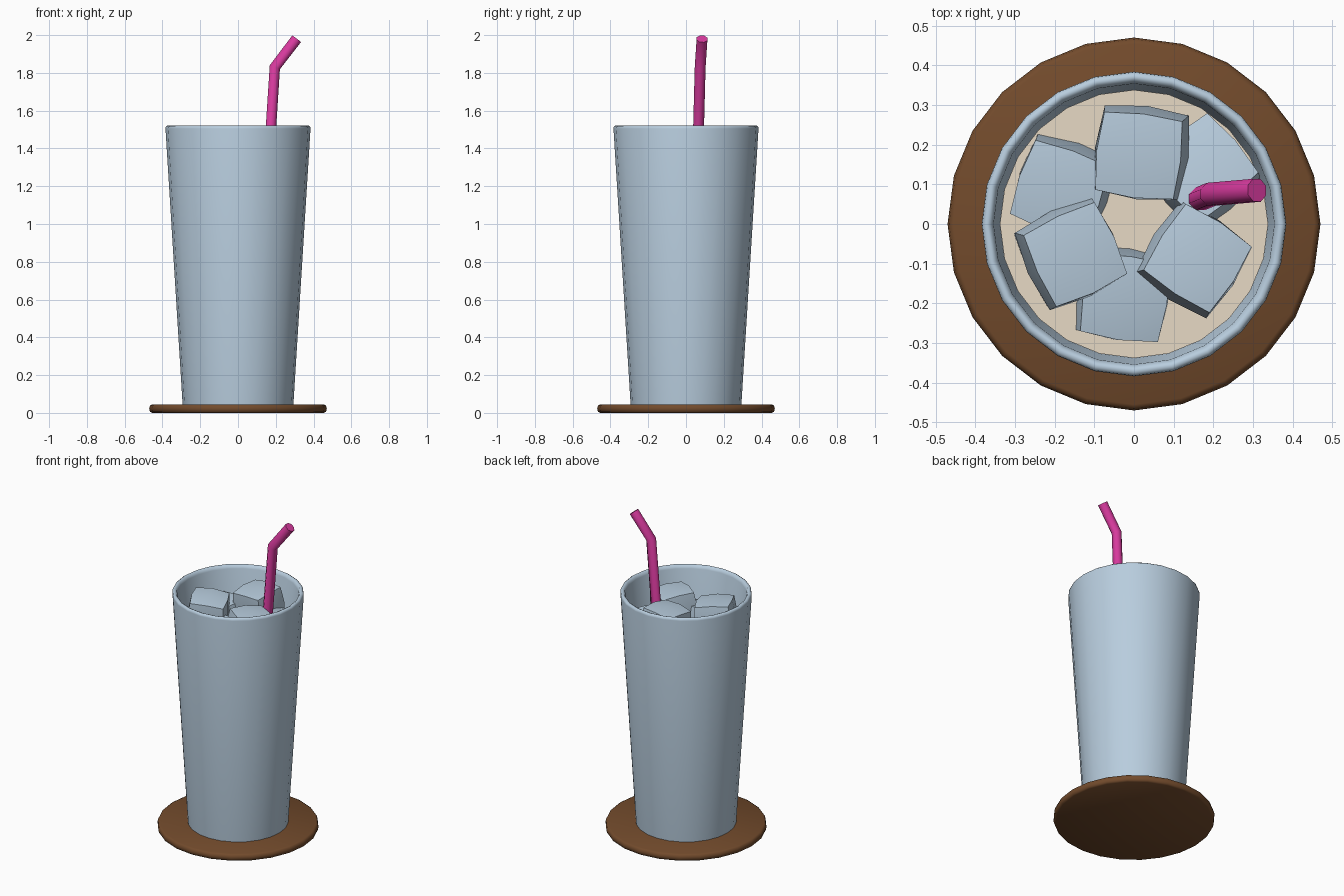
import bpy
import bmesh
from math import radians, sin, cos, pi

default = bpy.data.objects.get("Cube")
if default:
    bpy.data.objects.remove(default, do_unlink=True)

SIDES = 24


def material(name, colour):
    mat = bpy.data.materials.new(name)
    mat.use_nodes = True
    rgba = (*colour, 1)
    mat.diffuse_color = rgba
    mat.node_tree.nodes["Principled BSDF"].inputs["Base Color"].default_value = rgba
    return mat


GLASS = material("pale blue glass", (0.48, 0.61, 0.73))
ICE = material("pale blue ice", (0.48, 0.61, 0.73))
DRINK = material("cream drink", (0.80, 0.70, 0.56))
WOOD = material("brown wood", (0.17, 0.07, 0.025))
PINK = material("pink straw", (0.72, 0.045, 0.36))


def smooth(obj, angle):
    bpy.ops.object.select_all(action="DESELECT")
    obj.select_set(True)
    bpy.context.view_layer.objects.active = obj
    bpy.ops.object.shade_smooth_by_angle(angle=radians(angle))


def add_mesh(name, bm, mat, angle):
    bmesh.ops.recalc_face_normals(bm, faces=bm.faces)
    mesh = bpy.data.meshes.new(name)
    bm.to_mesh(mesh)
    bm.free()
    mesh.materials.append(mat)
    obj = bpy.data.objects.new(name, mesh)
    bpy.context.collection.objects.link(obj)
    smooth(obj, angle)
    return obj


def lathe(name, profile, mat, angle=40):
    """Turn (radius, height) points about z; cap the first and last rings."""
    bm = bmesh.new()
    rings = [[bm.verts.new((r * cos(2 * pi * i / SIDES), r * sin(2 * pi * i / SIDES), z))
              for i in range(SIDES)] for r, z in profile]
    for low, high in zip(rings, rings[1:]):
        for i in range(SIDES):
            j = (i + 1) % SIDES
            bm.faces.new((low[i], low[j], high[j], high[i]))
    bm.faces.new(rings[0])
    bm.faces.new(rings[-1])
    return add_mesh(name, bm, mat, angle)


# Coaster with rounded edge
lathe("coaster", [(0.455, 0), (0.466, 0.006), (0.47, 0.022),
                  (0.466, 0.039), (0.455, 0.045)], WOOD, 50)

# Tapered tumbler with rounded rim, inner wall and floor
lathe("glass", [(0.293, 0.04), (0.384, 1.505), (0.382, 1.515), (0.372, 1.522),
                (0.361, 1.517), (0.354, 1.5), (0.255, 0.09)], GLASS, 60)

# Drink filling the tumbler
lathe("drink", [(0.255, 0.095), (0.338, 1.3)], DRINK)


# Ice cubes: puffed blocks, each turned and tilted
def ice_cube(name, location, turn, tilt_x, tilt_y):
    bm = bmesh.new()
    bmesh.ops.create_cube(bm, size=2)
    bmesh.ops.subdivide_edges(bm, edges=bm.edges[:], cuts=1, use_grid_fill=True)
    for v in bm.verts:
        on_faces = sum(abs(c) > 0.5 for c in v.co)
        v.co *= {3: 0.099, 2: 0.107, 1: 0.119}[on_faces]
    obj = add_mesh(name, bm, ICE, 50)
    obj.location = location
    obj.rotation_euler = [radians(a) for a in (tilt_x, tilt_y, turn)]


ice_cube("ice_cube_back", (0.02, 0.18, 1.365), -7, 5, -4)
ice_cube("ice_cube_front_right", (-0.16, -0.075, 1.365), 25, 4, 6)
ice_cube("ice_cube_front_left", (0.15, -0.09, 1.345), -33, -5, 4)
ice_cube("low_ice_cube_right", (-0.175, 0.095, 1.27), -20, 8, -5)
ice_cube("low_ice_cube_left", (0.17, 0.125, 1.27), 40, -6, 8)
ice_cube("low_ice_cube_front", (-0.03, -0.175, 1.27), -8, 6, 5)

# Bent straw
curve = bpy.data.curves.new("straw", "CURVE")
curve.dimensions = "3D"
curve.bevel_depth = 0.031
curve.bevel_resolution = 2
curve.use_fill_caps = True
path = [(0.085, 0.03, 0.12), (0.195, 0.075, 1.83), (0.31, 0.085, 1.98)]
spline = curve.splines.new("POLY")
spline.points.add(len(path) - 1)
for point, co in zip(spline.points, path):
    point.co = (*co, 1)
straw = bpy.data.objects.new("straw", curve)
bpy.context.collection.objects.link(straw)
curve.materials.append(PINK)
bpy.ops.object.select_all(action="DESELECT")
straw.select_set(True)
bpy.context.view_layer.objects.active = straw
bpy.ops.object.convert(target="MESH")
smooth(bpy.context.view_layer.objects.active, 50)
